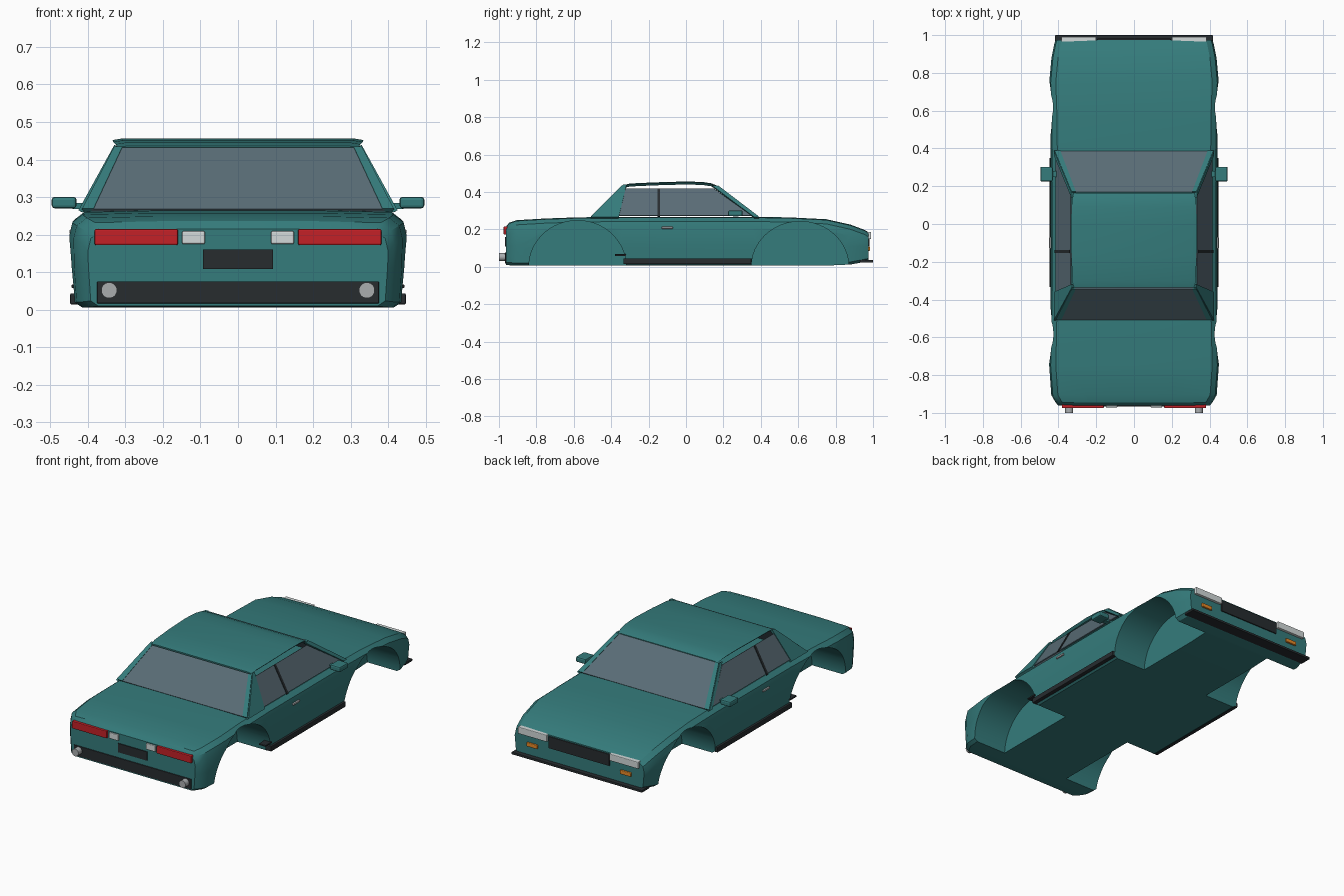
import bpy, bmesh, math
from mathutils import Vector

if "Cube" in bpy.data.objects:
    bpy.data.objects.remove(bpy.data.objects["Cube"])


def material(name, r, g, b):
    m = bpy.data.materials.new(name)
    m.diffuse_color = (r, g, b, 1)
    m.use_nodes = True
    m.node_tree.nodes["Principled BSDF"].inputs["Base Color"].default_value = m.diffuse_color
    return m


TEAL = material("teal paint", 0.035, 0.2, 0.2)
GLASS = material("tinted glass", 0.1, 0.15, 0.18)
BLACK = material("black trim", 0.02, 0.025, 0.028)
RED = material("red lens", 0.55, 0.015, 0.02)
WHITE = material("clear lens", 0.65, 0.7, 0.7)
AMBER = material("amber lens", 0.8, 0.25, 0.02)
CHROME = material("metal", 0.4, 0.42, 0.43)


def mesh_object(name, verts, faces, mat):
    me = bpy.data.meshes.new(name)
    me.from_pydata(verts, [], faces)
    bm = bmesh.new()
    bm.from_mesh(me)
    bmesh.ops.recalc_face_normals(bm, faces=bm.faces)
    bm.to_mesh(me)
    bm.free()
    ob = bpy.data.objects.new(name, me)
    bpy.context.collection.objects.link(ob)
    me.materials.append(mat)
    return ob


def activate(ob):
    bpy.ops.object.select_all(action='DESELECT')
    ob.select_set(True)
    bpy.context.view_layer.objects.active = ob


def smooth(ob, degrees=30):
    activate(ob)
    bpy.ops.object.shade_smooth_by_angle(angle=math.radians(degrees))


def loft(name, rings, mat):
    n = len(rings[0])
    faces = [(i * n + j, i * n + (j + 1) % n, (i + 1) * n + (j + 1) % n, (i + 1) * n + j)
             for i in range(len(rings) - 1) for j in range(n)]
    faces += [tuple(range(n)), tuple(range((len(rings) - 1) * n, len(rings) * n))]
    return mesh_object(name, [p for r in rings for p in r], faces, mat)


def box(name, x, y, z, mat, bevel=0.004):
    verts = [(a, b, c) for a in x for b in y for c in z]
    faces = [(0, 1, 3, 2), (4, 6, 7, 5), (0, 4, 5, 1), (2, 3, 7, 6), (0, 2, 6, 4), (1, 5, 7, 3)]
    ob = mesh_object(name, verts, faces, mat)
    if bevel:
        b = ob.modifiers.new("Bevel", 'BEVEL')
        b.width, b.segments = bevel, 2
    return ob


def pair(name, x, y, z, mat, bevel=0.004):
    for side, s in (("left", -1), ("right", 1)):
        box(f"{side}_{name}", sorted((s * x[0], s * x[1])), y, z, mat, bevel)


def panel(name, corners, mat, thick=0.008):
    ob = mesh_object(name, corners, [tuple(range(len(corners)))], mat)
    m = ob.modifiers.new("Solidify", 'SOLIDIFY')
    m.thickness, m.offset = thick, 0
    return ob


# lower body: cross-sections (y, half width, top, bottom)
stations = [(-0.962, 0.40, 0.215, 0.01), (-0.945, 0.415, 0.236, 0.008), (-0.905, 0.438, 0.249, 0.006),
            (-0.75, 0.449, 0.258, 0.006), (-0.58, 0.445, 0.264, 0.006), (-0.34, 0.441, 0.267, 0.006),
            (0.35, 0.441, 0.267, 0.006), (0.55, 0.442, 0.264, 0.006), (0.75, 0.449, 0.254, 0.006),
            (0.88, 0.437, 0.225, 0.012), (0.955, 0.422, 0.197, 0.026), (0.975, 0.415, 0.185, 0.03)]
rings = []
for y, w, t, b in stations:
    half = [(w - 0.028, b), (w - 0.008, b + 0.014), (w - 0.002, 0.11), (w, t - 0.06),
            (w - 0.008, t - 0.025), (w - 0.035, t - 0.004), (w * 0.5, t)]
    rings.append([(x, y, z) for x, z in half] + [(-x, y, z) for x, z in reversed(half)])
body = loft("body_shell", rings, TEAL)

# wheel wells cut into the sides
for y, top in ((-0.58, 0.247), (0.61, 0.242)):
    for s in (-1, 1):
        bpy.ops.mesh.primitive_cylinder_add(vertices=64, radius=1, depth=0.4,
                                            location=(s * 0.42, y, 0), rotation=(0, math.pi / 2, 0))
        cutter = bpy.context.object
        cutter.name = "wheel_well_cutter"
        cutter.scale = (top, 0.26, 1)
        cutter.hide_render = True
        bpy.context.view_layer.update()
        mod = body.modifiers.new("Well", 'BOOLEAN')
        mod.operation, mod.object, mod.solver = 'DIFFERENCE', cutter, 'EXACT'
        activate(body)
        bpy.ops.object.modifier_apply(modifier=mod.name)
        bpy.data.objects.remove(cutter)
smooth(body)

# thin curved roof
outer, inner = [], []
for y, w, z in [(-0.335, 0.322, 0.436), (-0.3, 0.326, 0.445), (-0.17, 0.332, 0.451), (0, 0.334, 0.456),
                (0.09, 0.331, 0.453), (0.135, 0.326, 0.446), (0.165, 0.32, 0.434)]:
    half = [(w - 0.012, z - 0.02), (w, z - 0.004), (w - 0.025, z), (w - 0.03, z - 0.011)]
    outer.append([(x, y, zz) for x, zz in half[1:3]] + [(-x, y, zz) for x, zz in reversed(half[1:3])]
                 + [(-w + 0.012, y, z - 0.016), (-w + 0.03, y, z - 0.011),
                    (w - 0.03, y, z - 0.011), (w - 0.012, y, z - 0.016)])
smooth(loft("roof", outer, TEAL))

# windscreen and rear window
panel("windscreen", [(-0.395, 0.385, 0.265), (0.395, 0.385, 0.265), (0.312, 0.168, 0.43), (-0.312, 0.168, 0.43)], GLASS)
panel("rear_window", [(-0.39, -0.505, 0.265), (0.39, -0.505, 0.265), (0.312, -0.34, 0.43), (-0.312, -0.34, 0.43)], GLASS)


def side_x(z):
    return 0.417 - (z - 0.265) * 0.55


# side glass and pillars lie in the leaning side plane
for side, s in (("left", -1), ("right", 1)):
    def side_panel(name, yz, mat, thick, out=0):
        panel(f"{side}_{name}", [(s * (side_x(z) + out), y, z) for y, z in yz], mat, thick)
    side_panel("side_glass", [(-0.36, 0.272), (0.35, 0.272), (0.15, 0.416), (-0.325, 0.416)], GLASS, 0.006)
    side_panel("rear_pillar", [(-0.51, 0.262), (-0.36, 0.262), (-0.322, 0.42), (-0.318, 0.436), (-0.335, 0.436)], TEAL, 0.014)
    side_panel("front_pillar", [(0.39, 0.262), (0.365, 0.262), (0.14, 0.43), (0.168, 0.43)], TEAL, 0.014)
    side_panel("middle_pillar", [(-0.153, 0.268), (-0.138, 0.268), (-0.138, 0.416), (-0.153, 0.416)], BLACK, 0.006, 0.004)
    for label, a, b in (("front", (0.39, 0.385, 0.265), (0.308, 0.168, 0.43)),
                        ("rear", (0.385, -0.505, 0.265), (0.308, -0.34, 0.43))):
        q = [a, (a[0] + 0.03, a[1], a[2]), (b[0] + 0.022, b[1], b[2]), b]
        panel(f"{side}_{label}_window_frame", [(s * x, y, z) for x, y, z in q], TEAL, 0.012)

# mirrors, sills, door handles, arch flaps
pair("mirror", (0.43, 0.496), (0.225, 0.303), (0.27, 0.301), TEAL, 0.008)
pair("mirror_stalk", (0.39, 0.44), (0.25, 0.28), (0.268, 0.285), TEAL, 0)
pair("sill", (0.41, 0.447), (-0.335, 0.35), (0.014, 0.044), BLACK)
pair("door_handle", (0.435, 0.449), (-0.13, -0.07), (0.203, 0.214), CHROME, 0.003)
pair("arch_flap", (0.40, 0.443), (-0.38, -0.32), (0.058, 0.067), BLACK, 0.002)

# rear lights, plate, bumper, exhausts
pair("tail_light", (0.16, 0.382), (-0.975, -0.95), (0.172, 0.215), RED)
pair("reverse_light", (0.088, 0.149), (-0.971, -0.95), (0.175, 0.21), WHITE)
box("rear_plate", (-0.093, 0.093), (-0.967, -0.95), (0.109, 0.16), BLACK, 0)
box("rear_bumper", (-0.375, 0.375), (-0.967, -0.95), (0.017, 0.076), BLACK, 0.002)
for s in (-1, 1):
    bpy.ops.mesh.primitive_cylinder_add(vertices=32, radius=0.021, depth=0.05,
                                        location=(s * 0.343, -0.975, 0.052), rotation=(math.pi / 2, 0, 0))
    pipe = bpy.context.object
    pipe.name = "left_exhaust" if s < 0 else "right_exhaust"
    pipe.data.materials.append(CHROME)
    smooth(pipe)

# front lights, grille, splitter
pair("headlight", (0.2, 0.385), (0.955, 0.99), (0.147, 0.187), WHITE)
pair("indicator", (0.265, 0.335), (0.96, 0.985), (0.085, 0.108), AMBER)
box("grille", (-0.195, 0.195), (0.96, 0.981), (0.11, 0.178), BLACK, 0.002)
box("front_splitter", (-0.418, 0.418), (0.93, 1.0), (0.022, 0.036), BLACK, 0.003)
